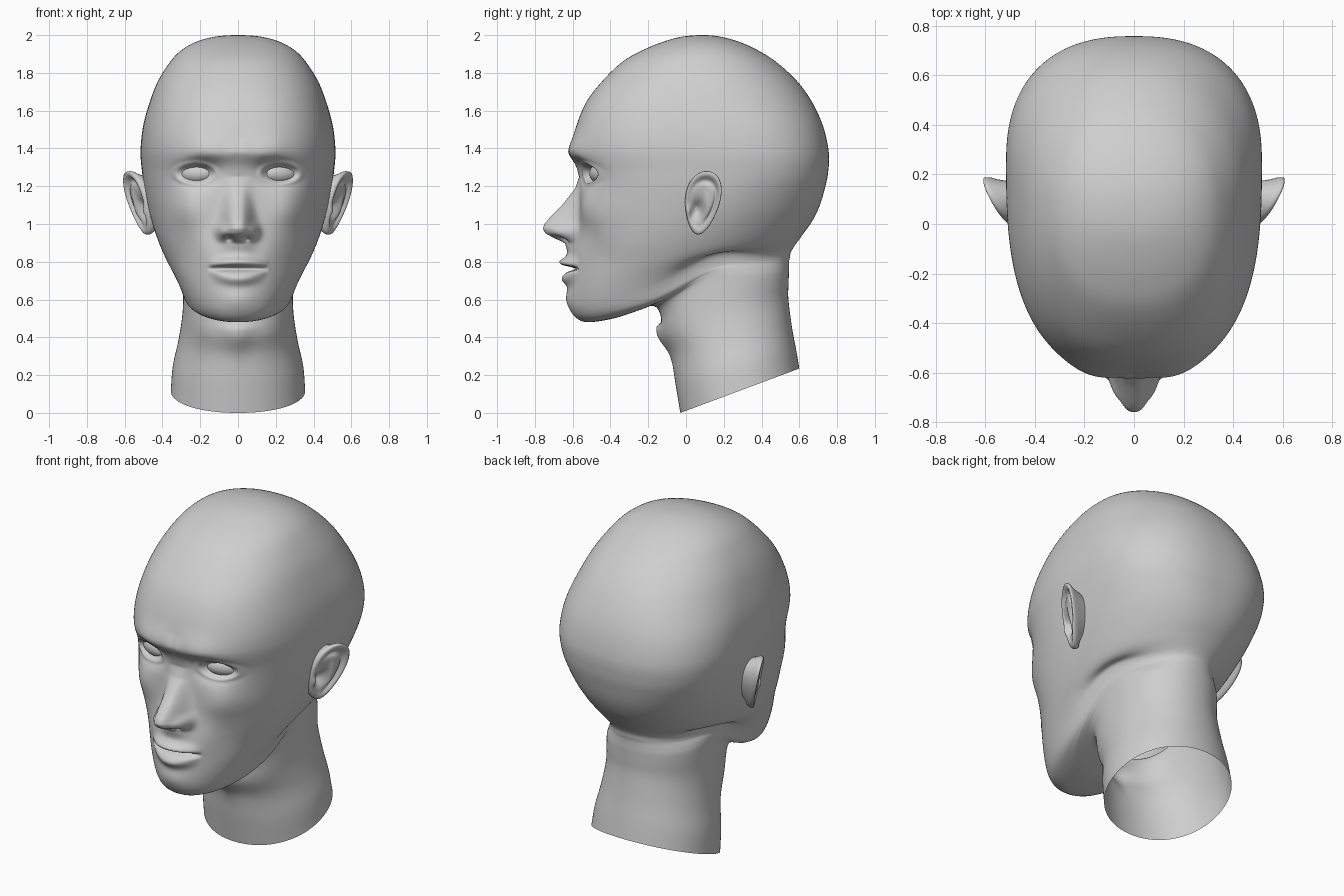
import bpy, bmesh, math
from mathutils import Matrix

if "Cube" in bpy.data.objects:
    bpy.data.objects.remove(bpy.data.objects["Cube"])

skin = bpy.data.materials.new("plain grey")
skin.diffuse_color = (0.62, 0.62, 0.62, 1)
skin.use_nodes = True
skin.node_tree.nodes["Principled BSDF"].inputs["Base Color"].default_value = skin.diffuse_color


def make_object(name, bm, mirror=False):
    bmesh.ops.remove_doubles(bm, verts=bm.verts, dist=1e-5)
    bmesh.ops.recalc_face_normals(bm, faces=bm.faces)
    for f in bm.faces:
        f.smooth = True
    mesh = bpy.data.meshes.new(name)
    bm.to_mesh(mesh)
    bm.free()
    mesh.materials.append(skin)
    ob = bpy.data.objects.new(name, mesh)
    bpy.context.collection.objects.link(ob)
    if mirror:
        ob.modifiers.new("mirror", 'MIRROR').use_mirror_merge = False
    return ob


def skin_rings(bm, rings):
    rows = [[bm.verts.new(p) for p in ring] for ring in rings]
    for a, b in zip(rows, rows[1:]):
        for i in range(len(a)):
            j = (i + 1) % len(a)
            bm.faces.new((a[i], a[j], b[j], b[i]))


def g(v, c, s):
    return math.exp(-((v - c) / s) ** 2)


def clamp(v):
    return max(0.0, min(1.0, v))


# Head and neck rings: front z, front y, back z, back y, half width
ROWS = [
    (2.00, .09, 2.00, .09, 0), (1.992, -.02, 1.992, .18, .12),
    (1.965, -.12, 1.965, .28, .22), (1.92, -.23, 1.92, .38, .30),
    (1.86, -.335, 1.86, .475, .358), (1.76, -.44, 1.76, .585, .422),
    (1.65, -.525, 1.65, .665, .466), (1.52, -.58, 1.52, .725, .502),
    (1.40, -.60, 1.38, .756, .516), (1.28, -.575, 1.27, .752, .508),
    (1.15, -.565, 1.18, .733, .492), (1.00, -.575, 1.09, .705, .465),
    (.86, -.60, 1.01, .665, .430), (.74, -.605, .94, .615, .390),
    (.62, -.615, .89, .58, .345), (.54, -.605, .86, .562, .317),
    (.495, -.57, .84, .553, .304), (.48, -.51, .82, .55, .298),
    (.50, -.38, .80, .546, .294), (.535, -.26, .775, .545, .291),
    (.555, -.17, .74, .545, .290), (.50, -.135, .68, .543, .290),
    (.40, -.125, .60, .542, .293), (.30, -.08, .46, .56, .315),
    (.15, -.055, .34, .582, .345), (0, -.03, .235, .60, .356)]

# Nose ridge height above the face, by z
NOSE = [(1.45, 0), (1.38, .014), (1.32, .004), (1.25, -.004), (1.19, .02),
        (1.10, .09), (1.03, .153), (1.0, .174), (.975, .180), (.95, .160),
        (.925, .108), (.90, .045), (.86, .022), (.82, 0)]


def nose_height(z):
    for (z1, h1), (z0, h0) in zip(NOSE, NOSE[1:]):
        if z0 <= z <= z1:
            return h0 + (h1 - h0) * (z - z0) / (z1 - z0)
    return 0.0


def face_relief(x, z):
    """How far the face stands forward of the plain head."""
    a = abs(x)
    # brow, sockets and eyelids
    bz = 1.375 - .3 * max(0, a - .22)
    d = .03 * g(a, .16, .15) * g(z, bz, .08 if z > bz else .045)
    d -= .062 * g(a, .2, .1) * g(z, 1.268, .065)
    e = math.hypot((a - .225) / .088, (z - 1.268) / .046)
    d += .012 * g(e, 1.2, .2) - .015 * g(e, 0, .8)
    # nose, wings and nostrils
    s = .056 + .022 * clamp((1.2 - z) / .22)
    d += nose_height(z) * math.exp(-(a / s) ** 2.8)
    d += .05 * g(a, .085, .03) * g(z, .96, .036)
    d -= .04 * g(a, .045, .02) * g(z, .922, .014)
    # muzzle and lips
    d += .02 * g(a, 0, .15) * g(z, .76, .1)
    d += .05 * max(0, 1 - (a / .165) ** 2) * g(z, .799 - .9 * a * a, .03)
    d += .034 * max(0, 1 - (a / .15) ** 2) * g(z, .71 + 1.6 * a * a, .033)
    d -= .055 * max(0, 1 - (a / .16) ** 4) * g(z, .764, .013)
    # cheeks and chin
    d += .036 * g(a, .28, .11) * g(z, 1.08, .11)
    d -= .015 * g(a, .28, .08) * g(z, .85, .1)
    d += .018 * g(a, 0, .1) * g(z, .6, .06)
    return d


def head_ring(zf, yf, zb, yb, w, cols=192):
    yc = yf + (yb - yf) * (.5 + .12 * g(zf, 1.4, .3))
    n_front = 2.1 + .6 * g(zf, 1.4, .4)
    n_front += .6 * clamp((yf + .4) / .2) * g(zf, .52, .15)   # squarer throat
    n_back = 2.1 + .35 * g(zf, 1.25, .45)
    lift = .09 * g(zf, .52, .13)          # jaw line rises towards the ear
    ring = []
    for i in range(cols):
        s = 2 * math.pi * i / cols
        t = s - .5 * math.sin(s)          # more columns at the face
        c, q = math.cos(t), math.sin(t)
        n = n_front if c > 0 else n_back
        r = (abs(c) ** n + abs(q) ** n) ** (-1 / n)
        x = w * r * q
        y = yc + r * c * ((yf - yc) if c > 0 else (yc - yb))
        f = (y - yf) / (yb - yf) if yb - yf > 1e-6 else 0
        z = zf + (zb - zf) * f + lift * g(y, .15, .23)
        if y < -.1 and z > .475:
            y -= face_relief(x, z) * clamp((-.1 - y) / .2)
        elif -.25 < y < .1 and z < .56:   # throat
            width = .045 + .22 * max(0, z - .3)
            y -= .028 * g(x, 0, width) * g(z, .43, .1)
        ring.append((x, y, z))
    return ring


def head_rings():
    z, yf, _, yb, w = ROWS[1]
    end = tuple(2 * p - q for p, q in zip(ROWS[-1], ROWS[-2]))
    pts = [(z, yb, z, yf, -w)] + ROWS + [end]
    rings = []
    for p0, p1, p2, p3 in zip(pts, pts[1:], pts[2:], pts[3:]):
        fine = .6 < p1[0] < 1.5
        span = max(abs(u - v) for u, v in zip(p1, p2))
        steps = math.ceil(span / (.008 if fine else .022))
        for k in range(steps):
            t = k / steps
            rings.append(head_ring(*[
                .5 * (2 * b + (c - a) * t + (2 * a - 5 * b + 4 * c - d) * t * t
                      + (3 * b - a - 3 * c + d) * t ** 3)
                for a, b, c, d in zip(p0, p1, p2, p3)]))
    rings.append(head_ring(*ROWS[-1]))
    return rings


bm = bmesh.new()
skin_rings(bm, head_rings())
make_object("head_and_neck", bm)

# Eyeballs
bm = bmesh.new()
place = (Matrix.Translation((.225, -.453, 1.268)) @ Matrix.Rotation(math.radians(21), 4, 'Z')
         @ Matrix.Diagonal((.1, .05, .053, 1)))
bmesh.ops.create_uvsphere(bm, u_segments=32, v_segments=20, radius=1, matrix=place)
make_object("eyes", bm, mirror=True)


# Ears: egg-shaped outline leaning out from the head, with rim and hollow
def ear_ring(r, back=None, cols=64):
    ring = []
    for i in range(cols):
        t = 2 * math.pi * i / cols
        c, s = math.cos(t), math.sin(t)
        y = .087 + r * (.022 * c + .092 * s * (1 + .25 * c))
        z = 1.112 + r * .168 * c
        x = .465 + .5 * y + .22 * (z - 1)
        if back is None:
            x += .008 * g(r, .9, .1) - .016 * g(r, .7, .1) * clamp(.5 + s + .5 * c)
            x += .012 * g(y, .105, .018) * g(z, 1.10, .07)
            x -= .04 * g(y, .06, .03) * g(z, 1.08, .045)
            x += .015 * g(y, .015, .014) * g(z, 1.07, .025)
        elif back < 1:
            x -= back
        else:
            x = .455
        ring.append((x, y, z))
    return ring


bm = bmesh.new()
rings = [ear_ring(k / 20) for k in range(20)]
rings += [ear_ring(.99), ear_ring(1, .008), ear_ring(.99, .02),
          ear_ring(.92, .04), ear_ring(.76, 1)]
skin_rings(bm, rings)
make_object("ears", bm, mirror=True)
